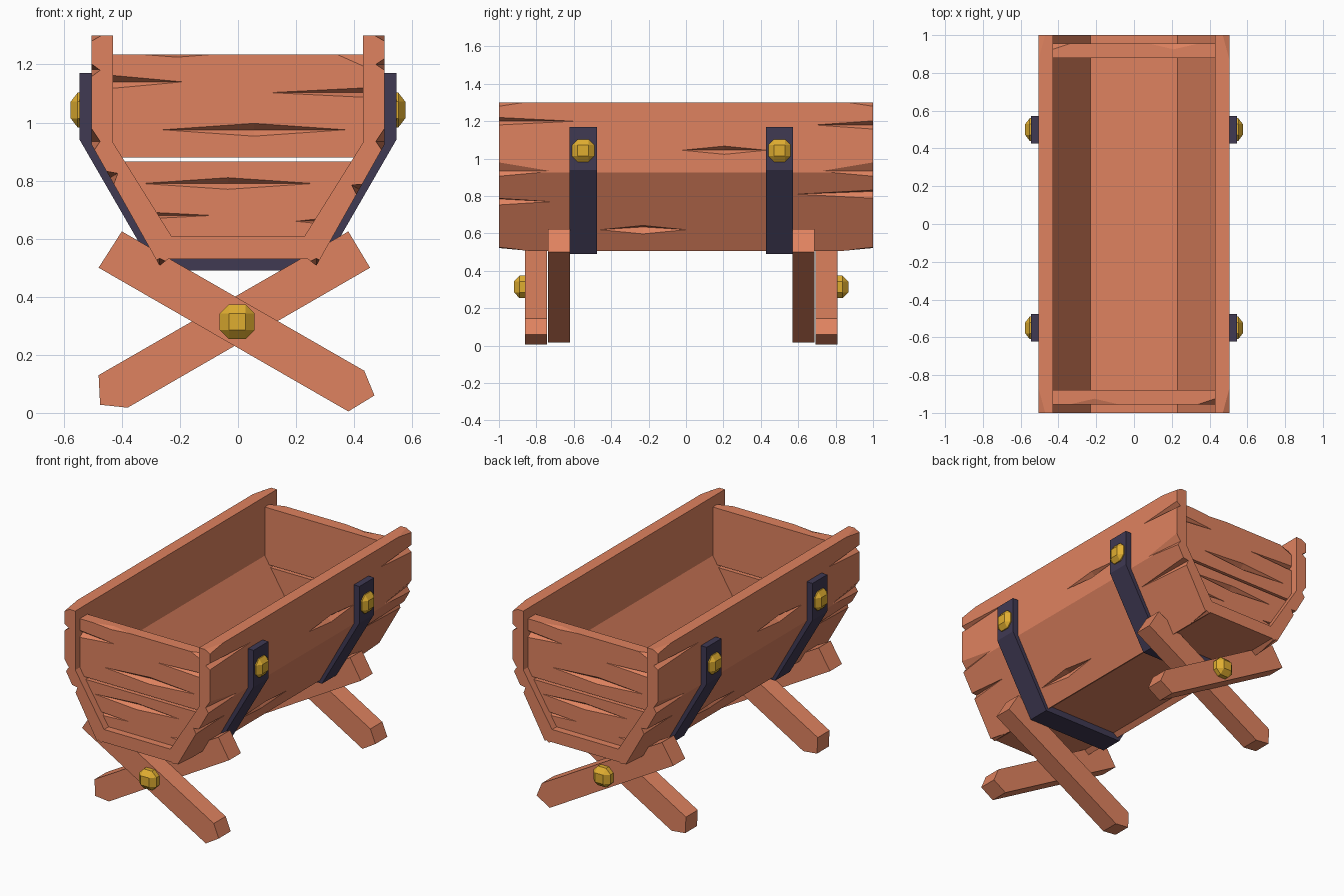
import bpy
import bmesh
from math import radians, pi
from mathutils import Matrix, Vector

if "Cube" in bpy.data.objects:
    bpy.data.objects.remove(bpy.data.objects["Cube"], do_unlink=True)


def material(name, color):
    mat = bpy.data.materials.new(name)
    mat.use_nodes = True
    mat.diffuse_color = (*color, 1)
    mat.node_tree.nodes["Principled BSDF"].inputs["Base Color"].default_value = (*color, 1)
    return mat


WOOD = material("warm wood", (0.74, 0.225, 0.115))
IRON = material("dark iron", (0.05, 0.041, 0.086))
GOLD = material("gold", (0.74, 0.42, 0.03))


def finish(name, bm, mat):
    bmesh.ops.recalc_face_normals(bm, faces=bm.faces)
    mesh = bpy.data.meshes.new(name)
    bm.to_mesh(mesh)
    bm.free()
    mesh.materials.append(mat)
    obj = bpy.data.objects.new(name, mesh)
    bpy.context.collection.objects.link(obj)
    return obj


def prism(name, outline, y0, y1, mat):
    """Extrude an x-z outline along y."""
    bm = bmesh.new()
    face = bm.faces.new([bm.verts.new((x, y0, z)) for x, z in outline])
    ext = bmesh.ops.extrude_face_region(bm, geom=[face])
    moved = [v for v in ext["geom"] if isinstance(v, bmesh.types.BMVert)]
    bmesh.ops.translate(bm, verts=moved, vec=(0, y1 - y0, 0))
    return finish(name, bm, mat)


def mirrored(half):
    """Close a half path with its mirror image."""
    return half + [(-x, z) for x, z in reversed(half)]


def channel(outer, inner):
    """Open U section from right-hand outer and inner paths, both top down."""
    return mirrored(outer) + mirrored([(-x, z) for x, z in inner])


def carve(obj, gouges, turned=False):
    """Cut long diamond gouges: (centre, half sizes, tilt about y)."""
    bm = bmesh.new()
    for spin in ((0, pi) if turned else (0,)):
        for centre, size, tilt in gouges:
            mat = (Matrix.Rotation(spin, 4, 'Z') @ Matrix.Translation(centre)
                   @ Matrix.Rotation(radians(tilt), 4, 'Y') @ Matrix.Diagonal((*size, 1)))
            tips = [bm.verts.new(mat @ (Vector(a) * s)) for a in
                    ((1, 0, 0), (0, 1, 0), (0, 0, 1)) for s in (1, -1)]
            bmesh.ops.convex_hull(bm, input=tips)
    cutter = finish("gouge_cutter", bm, WOOD)
    cutter.hide_render = True
    mod = obj.modifiers.new("gouges", 'BOOLEAN')
    mod.operation = 'DIFFERENCE'
    mod.solver = 'EXACT'
    mod.object = cutter
    bpy.context.view_layer.objects.active = obj
    bpy.ops.object.modifier_apply(modifier=mod.name)
    bpy.data.objects.remove(cutter, do_unlink=True)


def bolt(name, centre, half):
    bm = bmesh.new()
    bmesh.ops.create_cube(bm, size=2)
    bmesh.ops.bevel(bm, geom=bm.edges[:], offset=0.52, segments=1, affect='EDGES')
    bmesh.ops.transform(bm, matrix=Matrix.Translation(centre) @ Matrix.Diagonal((*half, 1)),
                        verts=bm.verts)
    return finish(name, bm, GOLD)


# Trough: one open channel
trough = prism("trough", channel(
    [(0.505, 1.30), (0.505, 0.925), (0.27, 0.507), (0.24, 0.53)],
    [(0.43, 1.30), (0.43, 0.93), (0.23, 0.61)]), -1, 1, WOOD)


def side(y, z, length, height, depth=0.03):
    """Gouge in the +x wall, following its slope below the bend."""
    low = z < 0.9
    x = 0.27 + (z - 0.507) * 0.562 if low else 0.505
    return ((x, y, z), (depth, length, height), 29.4 if low else 0)


wall_gouges = [
    side(-1, 1.20, 0.40, 0.02), side(0.205, 1.045, 0.225, 0.022), side(1, 1.18, 0.31, 0.022),
    side(-1, 0.77, 0.28, 0.02), side(1, 0.81, 0.41, 0.025), side(-0.23, 0.62, 0.23, 0.026),
]
# Worn corners at the plank ends
for end in (-1, 1):
    wall_gouges += [((0.505, end, 0.935), (0.03, 0.27, 0.045), 0),
                    ((0.27, end, 0.507), (0.05, 0.16, 0.025), 0),
                    ((0.505, end, 1.30), (0.035, 0.13, 0.02), 0)]
carve(trough, wall_gouges, turned=True)

# End boards: an upper and a lower plank at each end
FACE, BACK = -0.955, -0.88


def crack(x, z, length, height):
    return ((x, FACE, z), (length, 0.03, height), 0)


upper = prism("front_upper_board", mirrored([(0.44, 1.235), (0.44, 0.88)]), FACE, BACK, WOOD)
carve(upper, [crack(-0.43, 1.14, 0.24, 0.022), crack(0.43, 1.103, 0.32, 0.016),
              crack(0.055, 0.975, 0.315, 0.022), crack(-0.21, 1.235, 0.13, 0.01),
              crack(0.43, 1.235, 0.09, 0.04)])
lower = prism("front_lower_board", mirrored([(0.41, 0.865), (0.24, 0.59)]), FACE, BACK, WOOD)
carve(lower, [crack(-0.035, 0.79, 0.295, 0.02), crack(-0.36, 0.68, 0.27, 0.014),
              crack(0.31, 0.66, 0.11, 0.012)])
for board in (upper, lower):
    twin = board.copy()
    twin.data = board.data.copy()
    twin.name = board.name.replace("front", "back")
    twin.rotation_euler.z = pi
    bpy.context.collection.objects.link(twin)

# Iron straps under the trough, with a bolt on each side
strap = channel([(0.545, 1.17), (0.545, 0.94), (0.285, 0.49)],
                [(0.495, 1.17), (0.495, 0.93), (0.255, 0.535)])
for end, y in (("front", -0.55), ("back", 0.50)):
    prism(end + "_strap", strap, y - 0.073, y + 0.073, IRON)
    for hand, s in (("left", 1), ("right", -1)):
        bolt(f"{end}_{hand}_strap_bolt", (s * 0.53, y, 1.043), (0.046, 0.06, 0.06))

# Crossed legs, the outer beam falling to +x at both ends
outer_leg = [(-0.40, 0.625), (0.435, 0.145), (0.47, 0.06), (0.38, 0.005), (-0.48, 0.50)]
inner_leg = [(0.38, 0.625), (0.455, 0.50), (-0.38, 0.018), (-0.475, 0.028), (-0.48, 0.13)]
MID = -0.026
for end, s in (("front", -1), ("back", 1)):
    prism(end + "_outer_leg", outer_leg, MID + s * 0.718, MID + s * 0.836, WOOD)
    prism(end + "_inner_leg", inner_leg, MID + s * 0.595, MID + s * 0.712, WOOD)
    bolt(end + "_leg_bolt", (-0.003, MID + s * 0.836, 0.314), (0.06, 0.058, 0.06))
